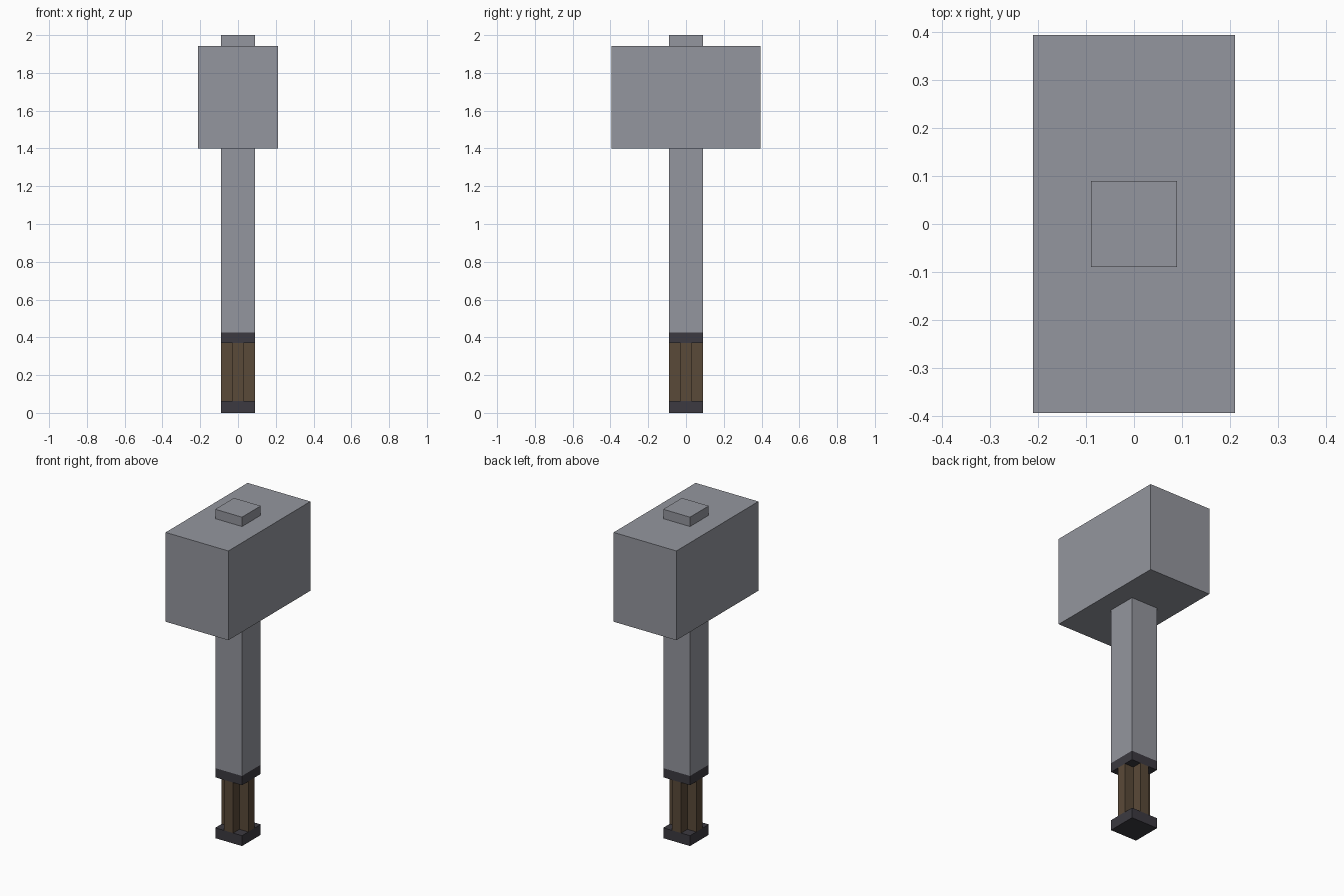
import bpy
import bmesh

default = bpy.data.objects.get("Cube")
if default:
    bpy.data.objects.remove(default, do_unlink=True)


def make_material(name, color):
    mat = bpy.data.materials.new(name)
    mat.use_nodes = True
    mat.diffuse_color = (*color, 1)
    shader = mat.node_tree.nodes["Principled BSDF"]
    shader.inputs["Base Color"].default_value = (*color, 1)
    shader.inputs["Roughness"].default_value = 0.8
    return mat


def prism(name, outline, bottom, top, mat):
    """Extrude a flat outline straight up from bottom to top."""
    bm = bmesh.new()
    base = bm.faces.new([bm.verts.new((x, y, bottom)) for x, y in outline])
    result = bmesh.ops.extrude_face_region(bm, geom=[base], use_keep_orig=True)
    raised = [v for v in result["geom"] if isinstance(v, bmesh.types.BMVert)]
    bmesh.ops.translate(bm, verts=raised, vec=(0, 0, top - bottom))
    bmesh.ops.recalc_face_normals(bm, faces=bm.faces[:])
    mesh = bpy.data.meshes.new(name)
    bm.to_mesh(mesh)
    bm.free()
    mesh.materials.append(mat)
    obj = bpy.data.objects.new(name, mesh)
    bpy.context.collection.objects.link(obj)
    return obj


def rectangle(hx, hy):
    return [(-hx, -hy), (hx, -hy), (hx, hy), (-hx, hy)]


def cross(reach, half):
    """Plus-shaped outline made by turning one arm around the centre."""
    points = []
    x_dir, y_dir = 1, 0
    for _ in range(4):
        for u, v in ((reach, -half), (reach, half), (half, half)):
            points.append((u * x_dir - v * y_dir, u * y_dir + v * x_dir))
        x_dir, y_dir = -y_dir, x_dir
    return points


steel = make_material("steel grey", (0.296, 0.305, 0.342))
iron = make_material("dark iron", (0.045, 0.042, 0.052))
leather = make_material("brown leather", (0.102, 0.067, 0.040))

R = 0.09  # half width of the handle

# Handle, from the bottom up
prism("pommel", rectangle(R, R), 0, 0.063, iron)
prism("grip", cross(R, 0.03), 0.063, 0.37, leather)
prism("collar", rectangle(R, R), 0.37, 0.426, iron)
prism("shaft", rectangle(R, R), 0.426, 1.40, steel)

# Hammer head with the shaft end showing on top
prism("head", rectangle(0.211, 0.394), 1.40, 1.943, steel)
prism("shaft_end", rectangle(R, R), 1.943, 2.0, steel)
